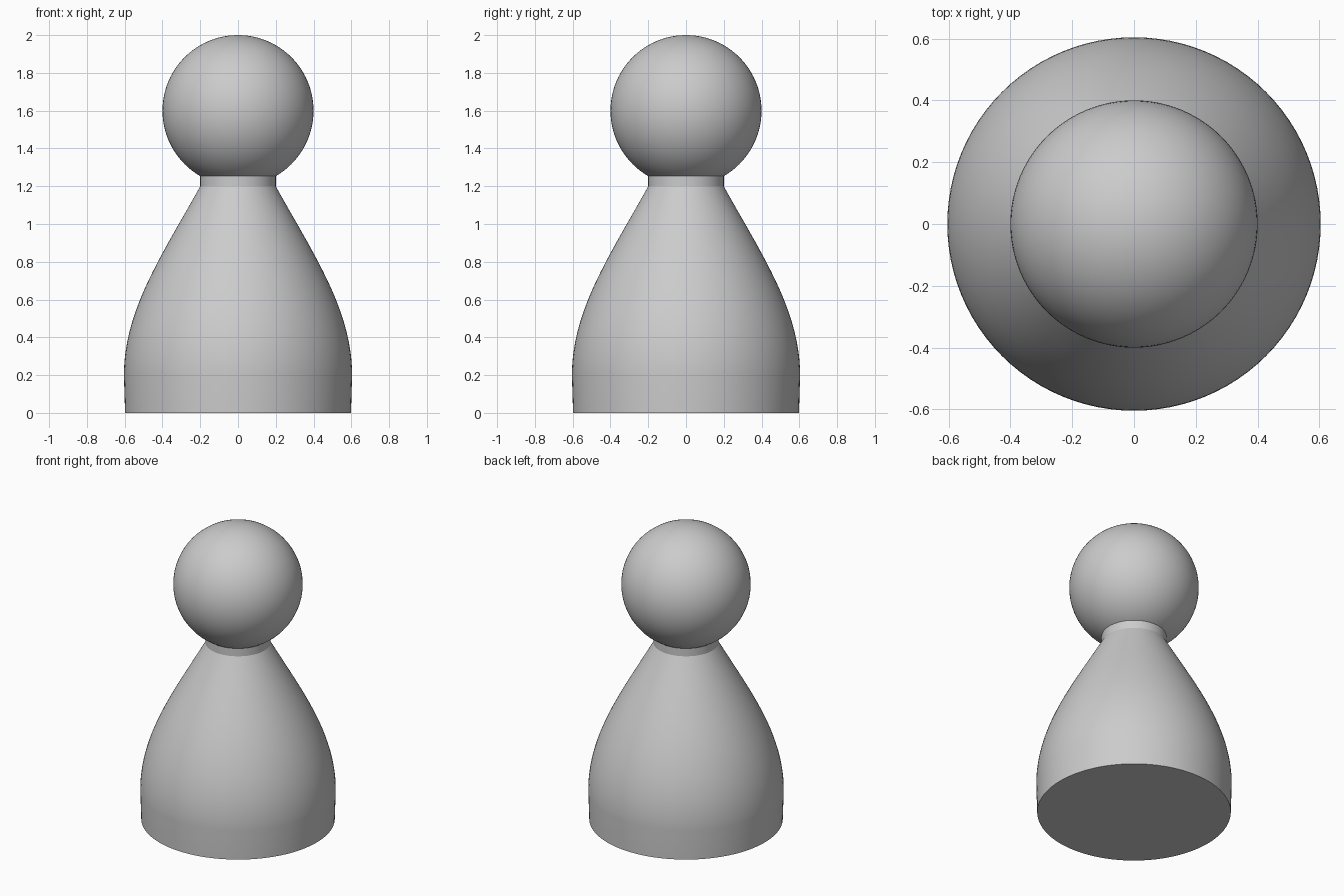
import bpy
import bmesh
import math
from mathutils import Vector
from mathutils.geometry import interpolate_bezier

cube = bpy.data.objects.get("Cube")
if cube:
    bpy.data.objects.remove(cube, do_unlink=True)

SEGMENTS = 96

grey = bpy.data.materials.new("plain_grey")
grey.use_nodes = True
colour = (0.6, 0.6, 0.6, 1)
grey.diffuse_color = colour
grey.node_tree.nodes["Principled BSDF"].inputs["Base Color"].default_value = colour


def lathe(name, profile):
    """Spin an (x, 0, z) profile around the z axis into a smooth solid."""
    bm = bmesh.new()
    verts = [bm.verts.new(p) for p in profile]
    edges = [bm.edges.new(pair) for pair in zip(verts, verts[1:])]
    bmesh.ops.spin(bm, geom=verts + edges, cent=(0, 0, 0), axis=(0, 0, 1),
                   angle=2 * math.pi, steps=SEGMENTS, use_merge=True)
    bmesh.ops.remove_doubles(bm, verts=bm.verts, dist=1e-5)
    bmesh.ops.recalc_face_normals(bm, faces=bm.faces)
    mesh = bpy.data.meshes.new(name)
    bm.to_mesh(mesh)
    bm.free()
    obj = bpy.data.objects.new(name, mesh)
    bpy.context.collection.objects.link(obj)
    finish(obj)


def finish(obj):
    obj.data.materials.append(grey)
    bpy.ops.object.select_all(action='DESELECT')
    obj.select_set(True)
    bpy.context.view_layer.objects.active = obj
    bpy.ops.object.shade_smooth_by_angle(angle=math.radians(25))


# Body: flat base, nearly straight foot, curved flank and short neck
flank = interpolate_bezier(Vector((0.604, 0, 0.2)), Vector((0.604, 0, 0.55)),
                           Vector((0.393, 0, 0.85)), Vector((0.2, 0, 1.2)), 32)
foot = [Vector((0, 0, 0)), Vector((0.598, 0, 0))]
neck = [Vector((0.2, 0, 1.27)), Vector((0, 0, 1.27))]
lathe("body", foot + flank + neck)

# Head: round ball resting on the neck
bpy.ops.mesh.primitive_uv_sphere_add(segments=SEGMENTS, ring_count=48,
                                     radius=0.4, location=(0, 0, 1.6))
head = bpy.context.object
head.name = "head"
finish(head)
